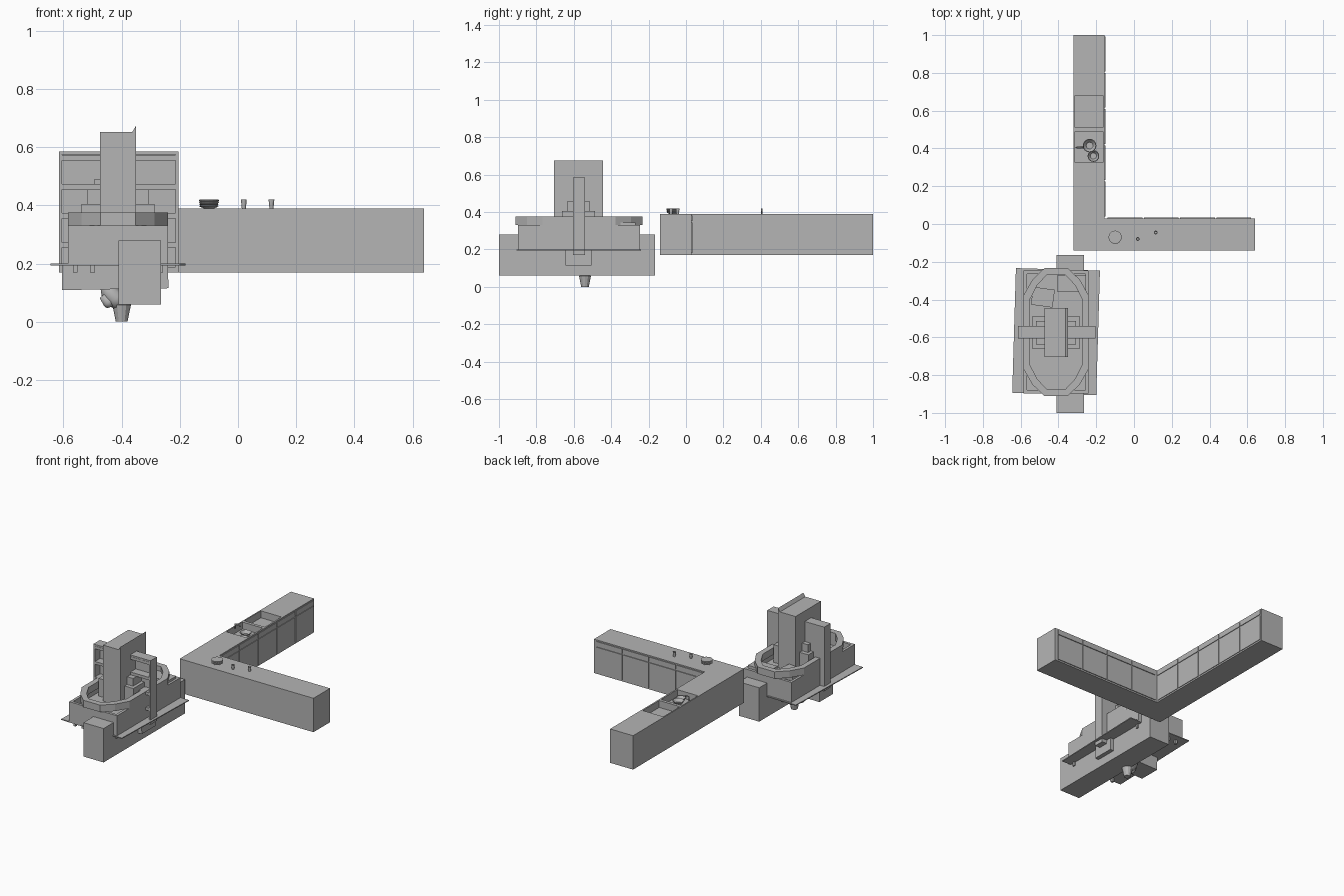
import bpy, bmesh, math
from mathutils import Matrix, Vector

cube = bpy.data.objects.get("Cube")
if cube:
    bpy.data.objects.remove(cube, do_unlink=True)

GREY = 0.46
mat = bpy.data.materials.new("plain_grey")
mat.use_nodes = True
mat.diffuse_color = (GREY, GREY, GREY, 1)
mat.node_tree.nodes["Principled BSDF"].inputs["Base Color"].default_value = (GREY, GREY, GREY, 1)


def finish(name, bm, smooth=False):
    bmesh.ops.recalc_face_normals(bm, faces=bm.faces)
    mesh = bpy.data.meshes.new(name)
    bm.to_mesh(mesh)
    bm.free()
    mesh.materials.append(mat)
    if smooth:
        mesh.polygons.foreach_set("use_smooth", [True] * len(mesh.polygons))
    ob = bpy.data.objects.new(name, mesh)
    bpy.context.collection.objects.link(ob)
    return ob


def box(name, x, y, z, turn=0, tilt=0):
    """Box from (min, max) pairs, turned about its own centre."""
    bm = bmesh.new()
    bmesh.ops.create_cube(bm, size=1)
    size = [r[1] - r[0] for r in (x, y, z)]
    mid = [(r[0] + r[1]) / 2 for r in (x, y, z)]
    rot = Matrix.Rotation(math.radians(turn), 4, "Z") @ Matrix.Rotation(math.radians(tilt), 4, "Y")
    bm.transform(Matrix.Translation(mid) @ rot @ Matrix.Diagonal((*size, 1)))
    return finish(name, bm)


def prism(name, pts, offset):
    bm = bmesh.new()
    face = bm.faces.new([bm.verts.new(p) for p in pts])
    ext = bmesh.ops.extrude_face_region(bm, geom=[face])
    verts = [g for g in ext["geom"] if isinstance(g, bmesh.types.BMVert)]
    bmesh.ops.translate(bm, verts=verts, vec=offset)
    return finish(name, bm)


def ring(name, outer, inner, z0, z1):
    """Closed band between two matching outlines."""
    bm = bmesh.new()
    loops = [[bm.verts.new((px, py, z)) for px, py in pts]
             for pts, z in ((outer, z0), (outer, z1), (inner, z1), (inner, z0))]
    n = len(outer)
    for k in range(4):
        a, b = loops[k], loops[(k + 1) % 4]
        for i in range(n):
            j = (i + 1) % n
            bm.faces.new((a[i], a[j], b[j], b[i]))
    return finish(name, bm)


def lathe(name, centre, profile, sides=16):
    """Turned shape from (radius, height) pairs."""
    bm = bmesh.new()
    cx, cy = centre
    rows = []
    for r, z in profile:
        rows.append([bm.verts.new((cx + r * math.cos(t), cy + r * math.sin(t), z))
                     for t in (math.tau * i / sides for i in range(sides))])
    for a, b in zip(rows, rows[1:]):
        for i in range(sides):
            j = (i + 1) % sides
            bm.faces.new((a[i], a[j], b[j], b[i]))
    bm.faces.new(rows[0])
    bm.faces.new(rows[-1])
    return finish(name, bm)


def tube(name, pts, radii, sides=10):
    """Tapered pipe through a few points."""
    bm = bmesh.new()
    rows = []
    pts = [Vector(p) for p in pts]
    for i, (p, r) in enumerate(zip(pts, radii)):
        d = pts[min(i + 1, len(pts) - 1)] - pts[max(i - 1, 0)]
        q = d.to_track_quat("Z", "Y")
        rows.append([bm.verts.new(p + q @ Vector((r * math.cos(t), r * math.sin(t), 0)))
                     for t in (math.tau * k / sides for k in range(sides))])
    for a, b in zip(rows, rows[1:]):
        for i in range(sides):
            j = (i + 1) % sides
            bm.faces.new((a[i], a[j], b[j], b[i]))
    bm.faces.new(rows[0])
    bm.faces.new(rows[-1])
    return finish(name, bm, smooth=True)


# L-shaped counter with two sunken basins
outline = [(-.32, -.14), (.64, -.14), (.64, .03), (-.155, .03), (-.155, 1), (-.32, 1)]
counter = prism("counter", [(x, y, .17) for x, y in outline], (0, 0, .22))
for y in ((.325, .49), (.51, .68)):
    cutter = box("basin_cutter", (-.312, -.165), y, (.345, .45))
    mod = counter.modifiers.new("basin", "BOOLEAN")
    mod.operation, mod.solver, mod.object = "DIFFERENCE", "EXACT", cutter
    bpy.context.view_layer.update()
    deps = bpy.context.evaluated_depsgraph_get()
    mesh = bpy.data.meshes.new_from_object(counter.evaluated_get(deps))
    counter.modifiers.clear()
    counter.data = mesh
    bpy.data.objects.remove(cutter, do_unlink=True)

# Doors and drawers on the inner sides of the counter
for i in range(5):
    y0 = .04 + i * .192
    box("long_arm_door", (-.156, -.151), (y0, y0 + .184), (.18, .345))
    box("long_arm_drawer", (-.156, -.151), (y0, y0 + .184), (.352, .382))
for i in range(4):
    x0 = -.14 + i * .192
    box("short_arm_door", (x0, x0 + .184), (.029, .035), (.18, .345))
    box("short_arm_drawer", (x0, x0 + .184), (.029, .035), (.352, .382))

# Tableware: stack of bowls, cups, dishes in the basin, tap
stack = [(.018, .39)]
for i in range(4):
    z = .394 + i * .007
    stack += [(.028 + i * .002, z), (.035, z + .004), (.03, z + .005)]
lathe("bowl_stack", (-.1, -.07), stack)
for c in ((.02, -.08), (.115, -.045)):
    lathe("cup", c, [(.007, .39), (.01, .42), (.008, .42), (.006, .395)], 12)
lathe("basin_plate", (-.235, .415), [(.02, .35), (.036, .372), (.033, .374), (.018, .356)])
lathe("basin_bowl", (-.215, .36), [(.018, .345), (.031, .365), (.028, .367), (.016, .351)])
tube("tap", [(-.305, .405, .385), (-.305, .405, .41), (-.29, .405, .415), (-.265, .405, .405)], [.004] * 4, 8)

# Long bench block, ground sheet and cross block
box("long_block", (-.41, -.265), (-1, -.165), (.06, .28))
box("ground_sheet", (-.635, -.19), (-.9, -.24), (.194, .2), turn=-1.7)
box("cross_block", (-.605, -.24), (-.645, -.505), (.112, .2), tilt=-1)

# Rectangular tub: walls, floor and feet
CX, CY = -.4125, -.572


def rect(hx, hy):
    return [(CX + sx * hx, CY + sy * hy) for sx, sy in ((-1, -1), (1, -1), (1, 1), (-1, 1))]


ring("tub_walls", rect(.172, .325), rect(.155, .308), .2, .33)
box("tub_floor", (-.57, -.255), (-.885, -.26), (.2, .29))
for x in (-.56, -.5, -.32, -.265):
    for y in (-.87, -.28):
        box("tub_foot", (x - .008, x + .008), (y - .008, y + .008), (.17, .2))

# Faceted rim above the tub
quarter = [(.172, .19), (.125, .27), (.06, .33)]
half = quarter + [(-x, y) for x, y in reversed(quarter)]
oval = half + [(-x, -y) for x, y in half]
ring("faceted_rim", [(CX + x, CY + y * 1.03) for x, y in oval],
     [(CX + x * .8, CY + y * .92) for x, y in oval], .33, .375)

# Seats inside the tub
box("tilted_seat", (-.54, -.425), (-.435, -.34), (.29, .335), turn=-8)
box("corner_seat", (-.405, -.255), (-.36, -.27), (.29, .345))

# Bookcase with open front
box("case_back", (-.615, -.205), (-.55, -.54), (.17, .585))
for x in (-.615, -.215):
    box("case_side", (x, x + .01), (-.605, -.54), (.17, .585))
box("case_top", (-.615, -.205), (-.605, -.54), (.575, .585))
for z in (.17, .255, .355, .455, .555):
    box("case_shelf", (-.605, -.215), (-.603, -.545), (z, z + .018))

# Stepped plinth, tower and slanted fin
for i, (hx, hy, top) in enumerate(((.125, .088, .405), (.105, .062, .455), (.08, .02, .49))):
    box("plinth_step", (CX - hx, CX + (hx if i < 2 else .05)), (-.575 - hy, -.575 + hy), (.29, top))
box("tower", (-.475, -.35), (-.705, -.445), (.2, .653))
prism("tower_fin", [(-.365, -.705, .65), (-.35, -.705, .65), (-.35, -.705, .675)], (0, .26, 0))

# Spout, cup and knob hanging beneath
tube("hanging_spout", [(-.46, -.54, .14), (-.445, -.54, .105), (-.42, -.54, .08), (-.4, -.54, .055)],
     [.018, .03, .034, .028])
lathe("hanging_cup", (-.4, -.54), [(.02, 0), (.022, .01), (.032, .058), (.02, .066)], 12)
tube("hanging_knob", [(-.44, -.55, .05), (-.445, -.55, .065), (-.465, -.55, .09)], [.012, .02, .014])
